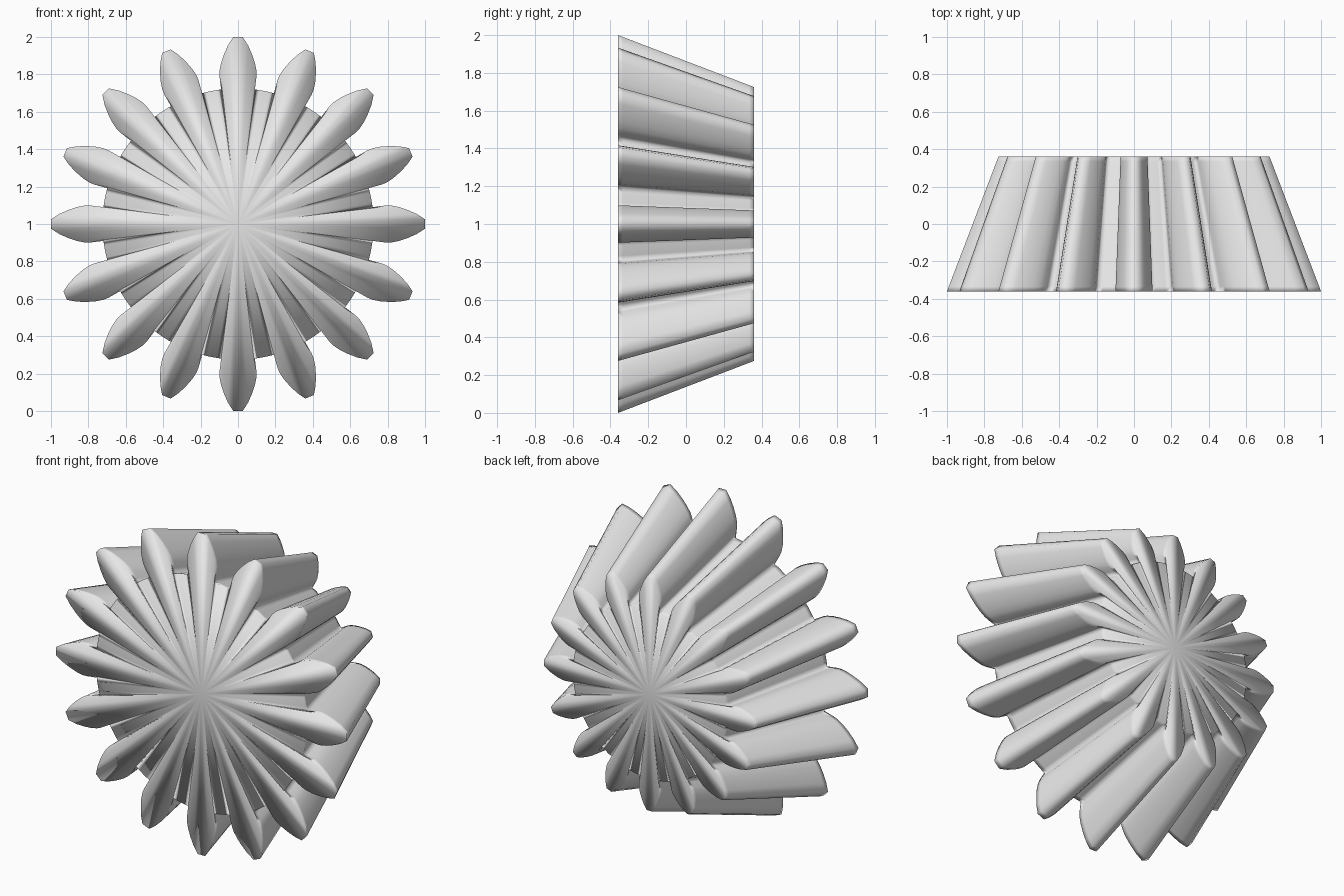
import bpy, bmesh, math

if "Cube" in bpy.data.objects:
    bpy.data.objects.remove(bpy.data.objects["Cube"])

TEETH = 16
FRONT_Y, BACK_Y = -0.36, 0.36
BACK_SCALE = 0.725
ROOT_R = 0.725

# Half of one tooth, root to tip: (half width, radius)
HALF_TOOTH = [(0.085, 0.72), (0.090, 0.75), (0.099, 0.79), (0.099, 0.82), (0.091, 0.86),
              (0.076, 0.905), (0.054, 0.955), (0.025, 1.0)]


def gear_outline():
    """Closed toothed outline around the origin, clockwise from the top tooth."""
    pts = []
    step = 2 * math.pi / TEETH
    tooth = [(-w, r) for w, r in HALF_TOOTH] + [(w, r) for w, r in reversed(HALF_TOOTH)]
    base = math.atan2(*HALF_TOOTH[0])
    for i in range(TEETH):
        a = i * step
        c, s = math.cos(a), math.sin(a)
        pts += [(t * c + r * s, r * c - t * s) for t, r in tooth]
        # root arc to the next tooth
        for k in range(1, 4):
            b = a + base + (step - 2 * base) * k / 4
            pts.append((ROOT_R * math.sin(b), ROOT_R * math.cos(b)))
    return pts


steel = bpy.data.materials.new("plain grey")
steel.diffuse_color = (0.8, 0.8, 0.8, 1)
steel.use_nodes = True
steel.node_tree.nodes["Principled BSDF"].inputs["Base Color"].default_value = steel.diffuse_color

# Conical gear body: outline lofted along y, narrowing to the back
bm = bmesh.new()
outline = gear_outline()
n = len(outline)
rings = []
for f in (0, 0.035, 0.5, 0.965, 1):
    y = FRONT_Y + (BACK_Y - FRONT_Y) * f
    k = 1 + (BACK_SCALE - 1) * f
    rings.append([bm.verts.new((x * k, y, 1 + z * k)) for x, z in outline])
for r0, r1 in zip(rings, rings[1:]):
    for i in range(n):
        j = (i + 1) % n
        bm.faces.new((r0[i], r0[j], r1[j], r1[i]))

# Solid end faces fanned from the axis
for ring, y in ((rings[0], FRONT_Y), (rings[-1], BACK_Y)):
    hub = bm.verts.new((0, y, 1))
    for i in range(n):
        bm.faces.new((hub, ring[i], ring[(i + 1) % n]))
bmesh.ops.recalc_face_normals(bm, faces=bm.faces)
for f in bm.faces:
    f.smooth = True

mesh = bpy.data.meshes.new("bevel_gear")
bm.to_mesh(mesh)
bm.free()
mesh.materials.append(steel)
gear = bpy.data.objects.new("bevel_gear", mesh)
bpy.context.collection.objects.link(gear)
